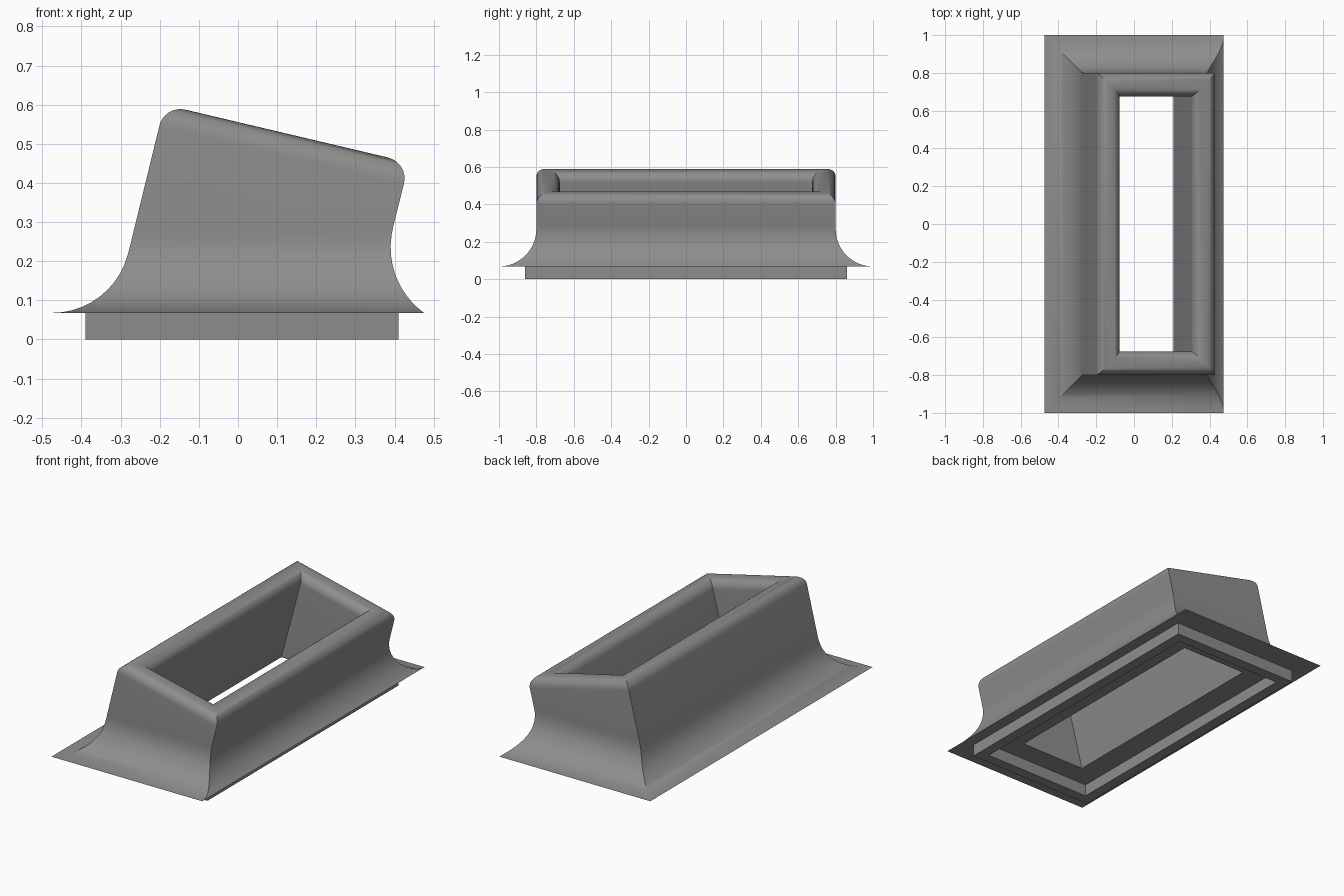
import bpy, bmesh, math

if "Cube" in bpy.data.objects:
    bpy.data.objects.remove(bpy.data.objects["Cube"])

TILT = math.radians(13.5)
U = (math.cos(TILT), -math.sin(TILT))     # along the tilted rim, low side
W = (math.sin(TILT), math.cos(TILT))      # up the leaning walls
Z0 = 0.068                                # underside of the flange
TL, TR = (-0.188, 0.600), (0.437, 0.452)  # sharp corners of the tilted top
END = 0.80                                # half length of the upright walls
WALL, ROLL = 0.125, 0.055

grey = bpy.data.materials.new("mid grey")
grey.diffuse_color = (0.27, 0.27, 0.27, 1)
grey.use_nodes = True
grey.node_tree.nodes["Principled BSDF"].inputs["Base Color"].default_value = grey.diffuse_color


def rect(xl, xr, y, zl=Z0, zr=None):
    zr = zl if zr is None else zr
    return [(xl, -y, zl), (xr, -y, zr), (xr, y, zr), (xl, y, zl)]


def build(name, loops):
    """Bridge a closed series of four-cornered loops."""
    bm = bmesh.new()
    rings = [[bm.verts.new(p) for p in loop] for loop in loops]
    for a, b in zip(rings, rings[1:] + rings[:1]):
        for i in range(4):
            j = (i + 1) % 4
            bm.faces.new((a[i], a[j], b[j], b[i]))
    bmesh.ops.recalc_face_normals(bm, faces=bm.faces)
    me = bpy.data.meshes.new(name)
    bm.to_mesh(me)
    bm.free()
    me.materials.append(grey)
    ob = bpy.data.objects.new(name, me)
    bpy.context.collection.objects.link(ob)
    bpy.ops.object.select_all(action='DESELECT')
    ob.select_set(True)
    bpy.context.view_layer.objects.active = ob
    bpy.ops.object.shade_smooth_by_angle(angle=math.radians(30))
    return ob


def arc(cx, cz, r, side, z):
    return cx + side * math.sqrt(max(0.0, r * r - (z - cz) ** 2))


def left_x(z):
    return arc(-0.475, 0.268, 0.2, 1, z) if z < 0.218 else TL[0] + (z - TL[1]) * (TL[0] + 0.281) / (TL[1] - 0.218)


def right_x(z):
    return arc(0.596, 0.235, 0.206, -1, z) if z < 0.285 else TR[0] + (z - TR[1]) * (TR[0] - 0.396) / (TR[1] - 0.285)


def end_y(z):
    return 1.0 - math.sqrt(max(0.0, 0.04 - (z - 0.268) ** 2)) if z < 0.268 else END


# flared skirt, rising level by level
loops = []
levels = [Z0 + 0.2 * (1 - math.cos(math.radians(7.5 * k))) for k in range(13)] + [0.285]
for z in levels:
    loops.append(rect(left_x(z), right_x(z), end_y(z), z))
loops[0] = rect(-0.475, 0.475, 1.0)

# rolled rim on the tilted top: outer quarter round, then inner quarter round
STEPS = 8
profile = []
for k in range(STEPS + 1):
    a = math.pi / 2 * k / STEPS
    profile.append((ROLL * (1 - math.cos(a)), ROLL * (1 - math.sin(a))))
profile += [(WALL - o, d) for o, d in reversed(profile)]
for o, d in profile:
    l = [TL[i] + U[i] * o - W[i] * d for i in (0, 1)]
    r = [TR[i] - U[i] * o - W[i] * d for i in (0, 1)]
    loops.append(rect(l[0], r[0], END - o, l[1], r[1]))

# leaning inner walls down to the opening; the closing bridge is the underside
loops.append(rect(-0.20, 0.21, END - WALL))
build("flared_coaming", loops)

# rectangular mounting ring below the flange
T = 0.06
build("base_ring", [
    rect(-0.39, 0.41, 0.86, 0.0), rect(-0.39, 0.41, 0.86, Z0),
    rect(-0.39 + T, 0.41 - T, 0.86 - T, Z0), rect(-0.39 + T, 0.41 - T, 0.86 - T, 0.0)])
